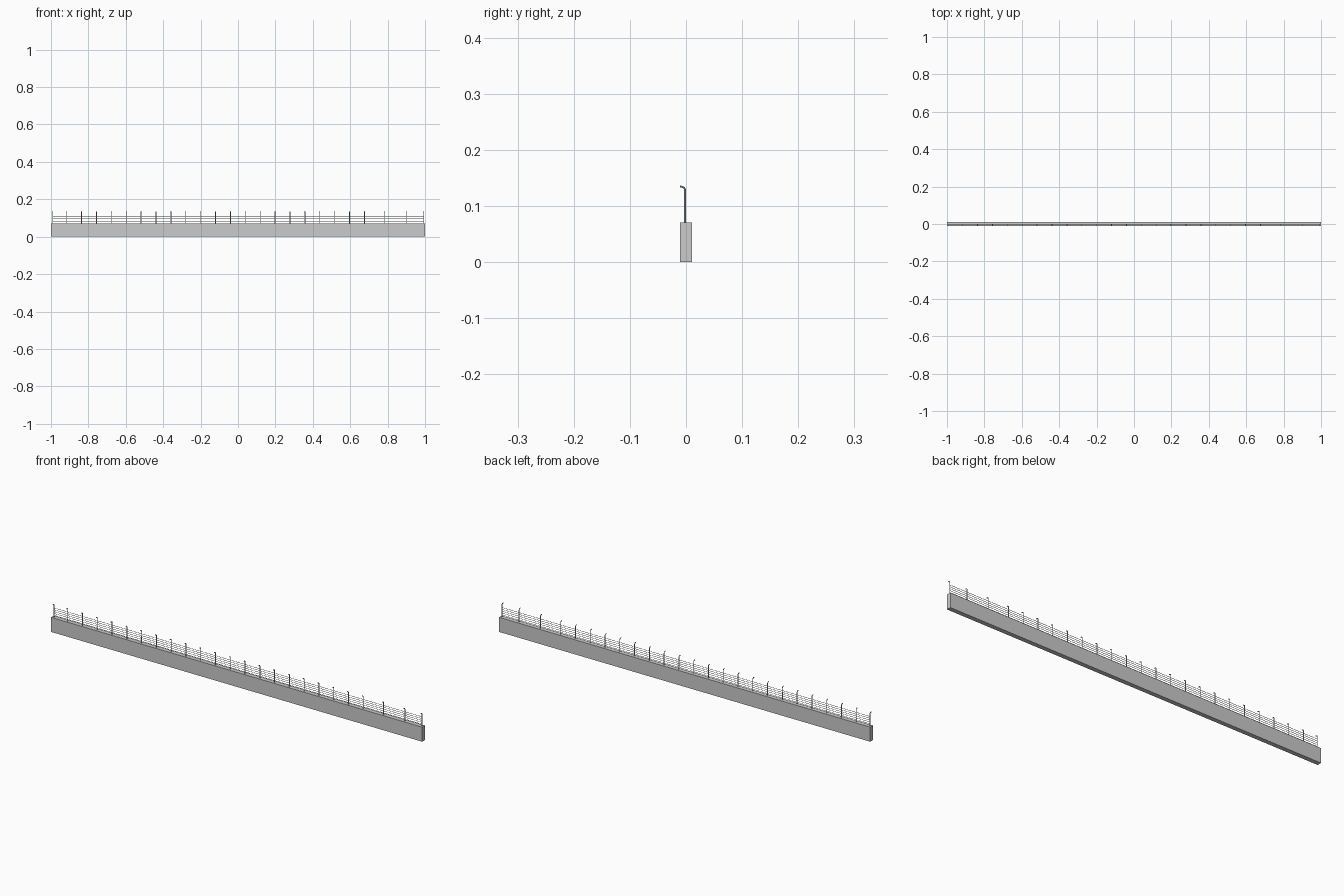
import bpy, math

if "Cube" in bpy.data.objects:
    bpy.data.objects.remove(bpy.data.objects["Cube"])

# Low solid wall
bpy.ops.mesh.primitive_cube_add(size=1, location=(0, 0, 0.0355))
wall = bpy.context.object
wall.name = "wall"
wall.dimensions = (2, 0.0215, 0.071)
bpy.ops.object.transform_apply(location=False, rotation=False, scale=True)


def tube(name, paths, radius, res=1):
    """One mesh made of round tubes following the given point lists."""
    cu = bpy.data.curves.new(name, 'CURVE')
    cu.dimensions = '3D'
    cu.bevel_depth = radius
    cu.bevel_resolution = res
    cu.use_fill_caps = True
    for pts in paths:
        sp = cu.splines.new('POLY')
        sp.points.add(len(pts) - 1)
        for p, co in zip(sp.points, pts):
            p.co = (*co, 1)
    ob = bpy.data.objects.new(name, cu)
    bpy.context.collection.objects.link(ob)
    bpy.ops.object.select_all(action='DESELECT')
    ob.select_set(True)
    bpy.context.view_layer.objects.active = ob
    bpy.ops.object.convert(target='MESH')
    bpy.ops.object.shade_smooth_by_angle()
    return bpy.context.object


# Hooked posts: straight shaft, then a quarter bend towards the front
post_y, bend_r, top = -0.0015, 0.007, 0.1345
post_x = [-0.99] + [-0.916 + 0.0796 * i for i in range(21)] + [0.785, 0.90, 0.993]
bend = [(post_y - bend_r + bend_r * math.cos(a), top - bend_r + bend_r * math.sin(a))
        for a in (math.radians(15 * i) for i in range(7))]
profile = [(post_y, 0.068)] + bend + [(-0.0105, top)]
tube("hooked_posts", [[(x, y, z) for y, z in profile] for x in post_x], 0.002)

# Horizontal wires strung between the posts
tube("fence_wires", [[(-0.99, post_y, z), (0.993, post_y, z)]
                     for z in (0.080, 0.089, 0.098, 0.107, 0.116)], 0.0009)
